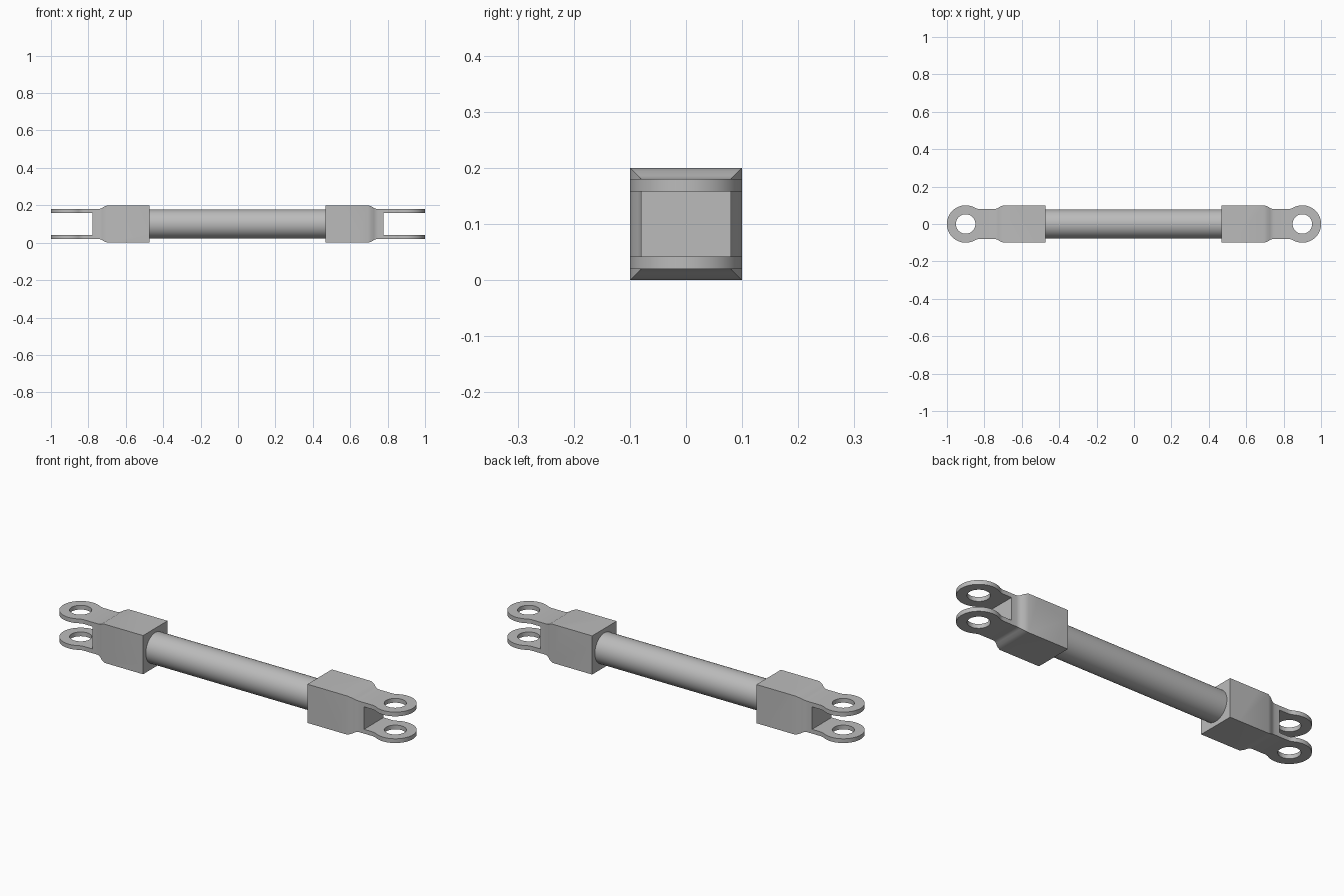
import bpy, bmesh, math
from mathutils import Vector

cube = bpy.data.objects.get("Cube")
if cube:
    bpy.data.objects.remove(cube, do_unlink=True)

metal = bpy.data.materials.new("grey metal")
metal.use_nodes = True
color = (0.5, 0.5, 0.5, 1)
metal.diffuse_color = color
metal.node_tree.nodes["Principled BSDF"].inputs["Base Color"].default_value = color

MID = 0.1           # height of the rod axis
HALF = 0.1          # half width of the socket block
NECK = 0.08         # half width of the neck
EYE_X, EYE_R, HOLE_R = 0.9, 0.1, 0.052


def finish(obj):
    bpy.ops.object.select_all(action='DESELECT')
    obj.select_set(True)
    bpy.context.view_layer.objects.active = obj
    bpy.ops.object.shade_smooth_by_angle(angle=math.radians(30))


def prism(name, outline, axis, low, high):
    """Extrude a closed outline (x, v) from low to high along y or z."""
    bm = bmesh.new()
    place = (lambda x, v: (x, v, low)) if axis == 'Z' else (lambda x, v: (x, low, v + MID))
    face = bm.faces.new([bm.verts.new(place(x, v)) for x, v in outline])
    step = (0, 0, high - low) if axis == 'Z' else (0, high - low, 0)
    grown = bmesh.ops.extrude_face_region(bm, geom=[face])["geom"]
    bmesh.ops.translate(bm, vec=step, verts=[g for g in grown if isinstance(g, bmesh.types.BMVert)])
    bmesh.ops.recalc_face_normals(bm, faces=bm.faces)
    mesh = bpy.data.meshes.new(name)
    bm.to_mesh(mesh)
    bm.free()
    mesh.materials.append(metal)
    obj = bpy.data.objects.new(name, mesh)
    bpy.context.collection.objects.link(obj)
    return obj


def combine(obj, cutter, operation):
    cutter.hide_render = True
    mod = obj.modifiers.new("shape", 'BOOLEAN')
    mod.object, mod.operation, mod.solver = cutter, operation, 'EXACT'
    bpy.context.view_layer.objects.active = obj
    bpy.ops.object.modifier_apply(modifier=mod.name)
    bpy.data.objects.remove(cutter, do_unlink=True)


def closed(half, side):
    """Mirror the upper half of an outline to close it."""
    pts = half + [(x, -v) for x, v in reversed(half) if v > 1e-5]
    return [(x * side, v) for x, v in pts]


def arc(cx, cy, r, start, end, n):
    angles = [math.radians(start + (end - start) * i / n) for i in range(n + 1)]
    return [(cx + r * math.cos(a), cy + r * math.sin(a)) for a in angles]


def fork_end(name, side, inner):
    # Block shoulder, sloping to the neck with a soft lower bend
    shoulder = [(inner, HALF), (0.695, HALF), (0.713, 0.094),
                (0.727, 0.086), (0.736, 0.082), (0.748, NECK)]
    # Neck blends into the round eye through a small fillet
    fillet = 0.06
    dy = NECK + fillet
    dx = math.sqrt((EYE_R + fillet) ** 2 - dy ** 2)
    turn = math.degrees(math.atan2(dy, -dx))
    plan = (shoulder + arc(EYE_X - dx, dy, fillet, -90, turn - 180, 5)
            + arc(EYE_X, 0, EYE_R, turn, 0, 24)[1:])
    fork = prism(name, closed(plan, side), 'Z', 0, 2 * HALF)
    elevation = shoulder + [(1.1, NECK)]
    combine(fork, prism("side_shape", closed(elevation, side), 'Y', -0.2, 0.2), 'INTERSECT')
    # Slot between the two lugs, then the pin hole
    slot = [(0.777, 0.058), (1.2, 0.058)]
    combine(fork, prism("slot", closed(slot, side), 'Y', -0.3, 0.3), 'DIFFERENCE')
    hole = [(x * side, y) for x, y in arc(EYE_X, 0, HOLE_R, 0, 360, 48)[:-1]]
    combine(fork, prism("pin_hole", hole, 'Z', -0.1, 0.3), 'DIFFERENCE')
    finish(fork)


fork_end("left_fork", 1, 0.467)
fork_end("right_fork", -1, 0.473)

# Round rod joining the two forks
bpy.ops.mesh.primitive_cylinder_add(vertices=48, radius=0.078, depth=1.0,
                                    location=(0, 0, MID), rotation=(0, math.pi / 2, 0))
rod = bpy.context.object
rod.name = "rod"
rod.data.materials.append(metal)
finish(rod)
